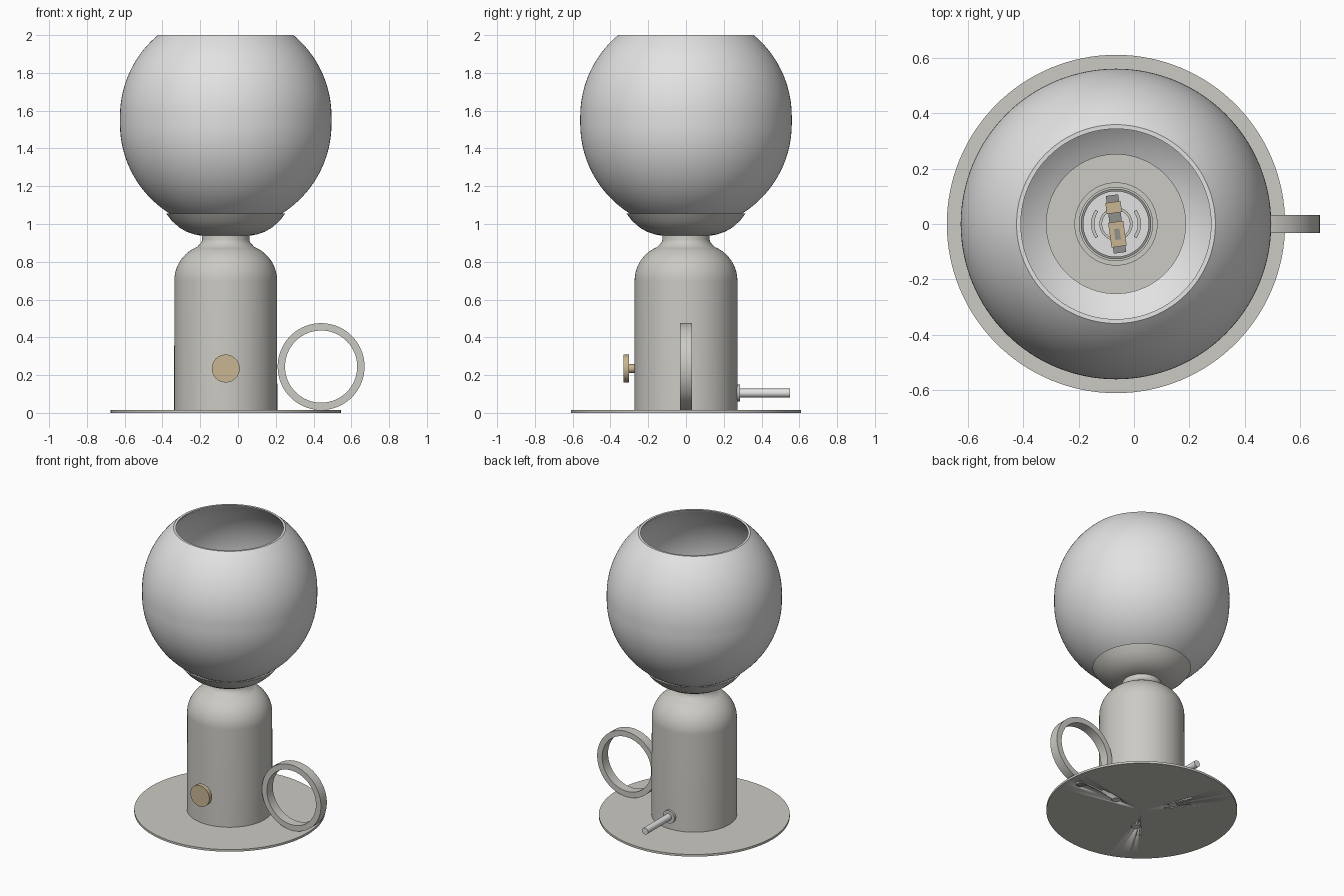
import bpy, bmesh
from math import sin, cos, pi, radians
from mathutils import Matrix, Vector

if "Cube" in bpy.data.objects:
    bpy.data.objects.remove(bpy.data.objects["Cube"])

CX = -0.065  # lamp axis
AXIS = Vector((CX, 0, 0))


def material(name, rgb):
    m = bpy.data.materials.new(name)
    m.use_nodes = True
    m.diffuse_color = (*rgb, 1)
    m.node_tree.nodes["Principled BSDF"].inputs["Base Color"].default_value = (*rgb, 1)
    return m


METAL = material("warm grey metal", (0.60, 0.59, 0.55))
GLASS = material("pale glass", (0.76, 0.76, 0.76))
BRASS = material("brass", (0.58, 0.47, 0.29))
DARK = material("dark steel", (0.28, 0.28, 0.27))


def finish(bm, name, mat, matrix=None):
    bmesh.ops.recalc_face_normals(bm, faces=bm.faces)
    if matrix:
        bmesh.ops.transform(bm, matrix=matrix, verts=bm.verts)
    me = bpy.data.meshes.new(name)
    bm.to_mesh(me)
    bm.free()
    ob = bpy.data.objects.new(name, me)
    me.materials.append(mat)
    bpy.context.collection.objects.link(ob)
    bpy.ops.object.select_all(action='DESELECT')
    ob.select_set(True)
    bpy.context.view_layer.objects.active = ob
    bpy.ops.object.shade_smooth_by_angle(angle=radians(32))
    return ob


def lathe(name, pts, mat, loc=AXIS, axis='Z', steps=96, closed=False, sweep=2 * pi):
    """Spin a (radius, height) profile; the height runs along the chosen axis."""
    bm = bmesh.new()
    vs = [bm.verts.new((r, 0, z)) for r, z in pts]
    edges = [bm.edges.new(p) for p in zip(vs, vs[1:])]
    if closed:
        edges.append(bm.edges.new((vs[-1], vs[0])))
    bmesh.ops.spin(bm, geom=vs + edges, cent=(0, 0, 0), axis=(0, 0, 1),
                   angle=sweep, steps=steps)
    bmesh.ops.remove_doubles(bm, verts=bm.verts, dist=1e-5)
    if sweep < 2 * pi:
        bmesh.ops.holes_fill(bm, edges=[e for e in bm.edges if e.is_boundary])
    turn = Matrix.Rotation(-pi / 2, 4, 'X') if axis == 'Y' else Matrix()
    return finish(bm, name, mat, Matrix.Translation(loc) @ turn)


def disc(name, r, z0, z1, mat, **kw):
    return lathe(name, [(0, z0), (r, z0), (r, z1), (0, z1)], mat, **kw)


def tube(name, ri, ro, z0, z1, mat, **kw):
    return lathe(name, [(ri, z0), (ro, z0), (ro, z1), (ri, z1)], mat, closed=True, **kw)


def arc(cr, cz, r, a0, a1, n):
    return [(cr + r * cos(radians(a0 + (a1 - a0) * i / n)),
             cz + r * sin(radians(a0 + (a1 - a0) * i / n))) for i in range(n + 1)]


def box(name, size, loc, mat, turn=0):
    bm = bmesh.new()
    bmesh.ops.create_cube(bm, size=1, matrix=Matrix.Diagonal((*size, 1)))
    spin = Matrix.Rotation(turn, 4, 'Z')
    return finish(bm, name, mat, Matrix.Translation(AXIS) @ spin @ Matrix.Translation(loc))


# Base plate with screw recesses underneath
base = disc("base_plate", 0.61, 0, 0.015, METAL, steps=128)
spots = [AXIS + Vector((0.212 * cos(a), 0.212 * sin(a), 0))
         for a in (0, 2 * pi / 3, 4 * pi / 3)]
spots.append(Vector((0.44, 0, 0)))
for i, p in enumerate(spots):
    cutter = disc(f"recess_cutter_{i}", 0.032, -0.01, 0.009, METAL, loc=p, steps=24)
    cutter.hide_render = True
    cutter.hide_set(True)
    cutter.display_type = 'WIRE'
    mod = base.modifiers.new(f"recess_{i}", 'BOOLEAN')
    mod.operation = 'DIFFERENCE'
    mod.object = cutter
    bpy.context.view_layer.objects.active = base
    bpy.ops.object.modifier_apply(modifier=mod.name)
    bpy.data.objects.remove(cutter)
    disc(f"base_screw_{i}", 0.027, 0.002, 0.010, GLASS if i < 3 else DARK, loc=p, steps=24)

# Domed body and narrow neck
lathe("body", [(0, 0.015), (0.273, 0.015)] + arc(0.08, 0.70, 0.192, 0, 68, 18)
      + [(0.138, 0.893), (0.128, 0.905), (0.125, 0.918), (0.125, 0.945), (0, 0.945)], METAL)

# Shallow cup that carries the globe
lathe("globe_cup", [(0, 0.938), (0.128, 0.938), (0.165, 0.945), (0.205, 0.958),
                    (0.245, 0.981), (0.285, 1.016), (0.315, 1.055), (0.305, 1.056),
                    (0.265, 1.012), (0.255, 1.005), (0, 1.005)], METAL)

# Open glass globe: slightly stretched sphere with a thin wall
outer = arc(0, 1.53, 0.56, -62.5, 0, 28) + arc(0, 1.57, 0.56, 0, 50.2, 24)
inner = arc(0, 1.57, 0.543, 50.2, 0, 24) + arc(0, 1.53, 0.543, 0, -62.5, 28)
lathe("globe", outer + [(0.356, 2.0), (0.343, 2.0)] + inner, GLASS, closed=True, steps=128)

# Bulb socket inside the globe
tube("socket_shell", 0.132, 0.15, 1.0, 1.12, METAL, steps=64)
tube("socket_thread", 0.118, 0.127, 1.0, 1.11, DARK, steps=64)
disc("socket_floor", 0.12, 1.0, 1.03, GLASS, steps=48)
tube("socket_inner_ring", 0.05, 0.06, 1.03, 1.045, METAL, steps=48)
for side, start in (("left", -35), ("right", 145)):
    bracket = tube(f"socket_bracket_{side}", 0.078, 0.09, 1.03, 1.05, METAL,
                   steps=16, sweep=radians(70), loc=(0, 0, 0))
    bracket.matrix_world = Matrix.Translation(AXIS) @ Matrix.Rotation(radians(start), 4, 'Z')
tilt = radians(8)
box("contact_strip", (0.045, 0.21, 0.012), (0, 0, 1.05), DARK, tilt)
box("contact_back", (0.055, 0.04, 0.012), (0, 0.06, 1.062), BRASS, tilt)
box("contact_front", (0.055, 0.09, 0.012), (0, -0.037, 1.066), BRASS, tilt)
box("contact_slot", (0.02, 0.04, 0.004), (0, -0.037, 1.073), DARK, tilt)

# Ring handle standing on the plate
tube("ring_handle", 0.191, 0.23, -0.033, 0.033, METAL, loc=(0.44, 0, 0.245), axis='Y')

# Front dimmer knob
KNOB = (CX, 0, 0.235)
disc("knob", 0.074, -0.332, -0.302, BRASS, loc=KNOB, axis='Y', steps=48)
disc("knob_stem", 0.024, -0.305, -0.262, BRASS, loc=KNOB, axis='Y', steps=32)

# Rear cable and its collar
CABLE = (CX, 0, 0.105)
disc("cable_collar", 0.045, 0.262, 0.287, METAL, loc=CABLE, axis='Y', steps=32)
disc("cable", 0.023, 0.27, 0.55, GLASS, loc=CABLE, axis='Y', steps=32)
